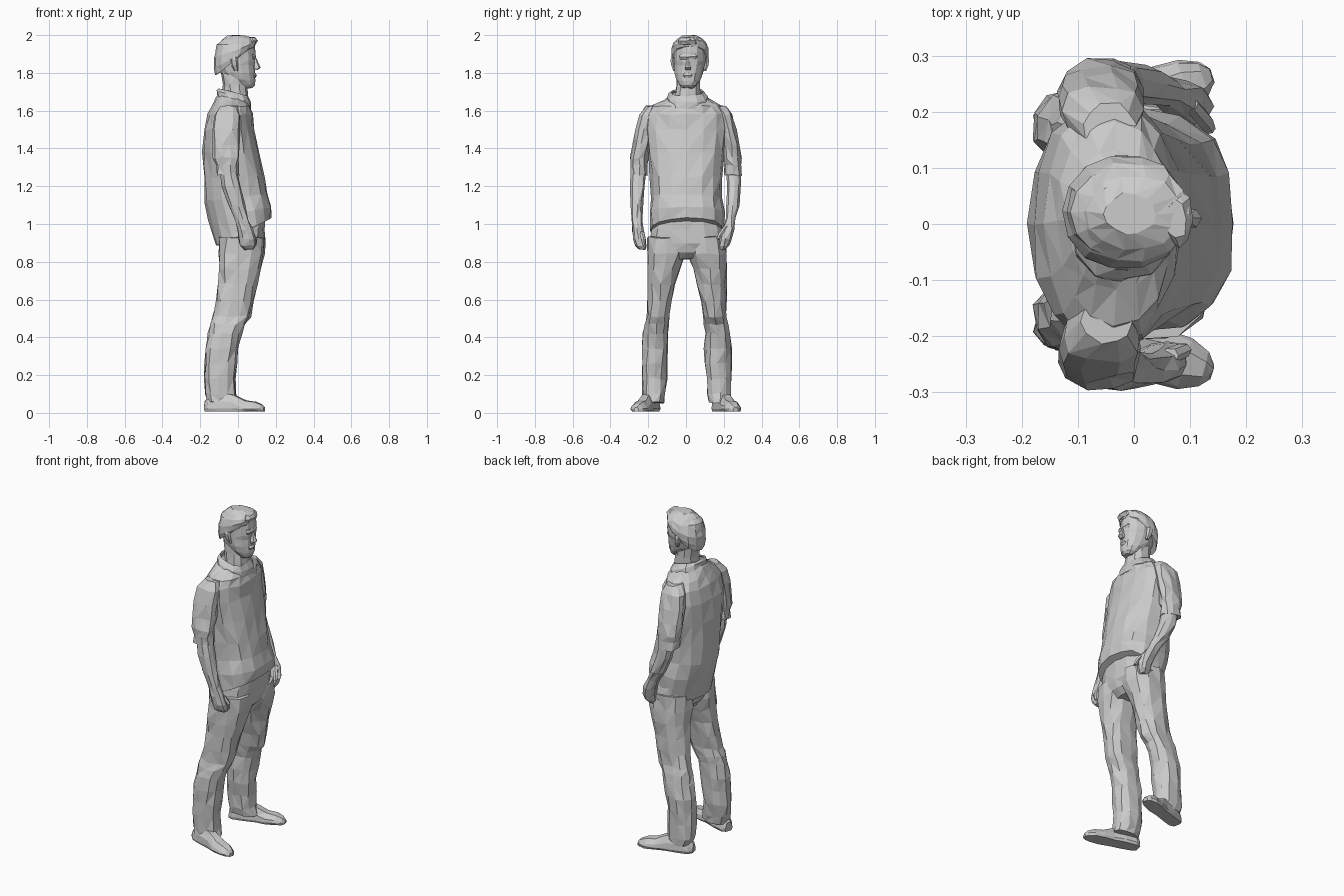
import bpy, bmesh, math, random
from mathutils import Vector, Matrix

random.seed(4)


def oval(z, x, y, rx, ry, tilt=0.0, n=12, p=0.87):
    """Horizontal ring; tilt raises (or lowers) its front, +x, edge."""
    ring = []
    for i in range(n):
        a = 2 * math.pi * i / n
        c, s = math.cos(a), math.sin(a)
        dx = rx * math.copysign(abs(c) ** p, c)
        dy = ry * math.copysign(abs(s) ** p, s)
        ring.append(Vector((x + dx, y + dy, z + tilt * dx)))
    return ring


def skin(name, rings, jitter=0.004, caps=True):
    """Loft rings into a faceted, slightly creased flat-shaded surface."""
    bm = bmesh.new()
    rows = []
    for ring in rings:
        rows.append([bm.verts.new(v + Vector([random.uniform(-jitter, jitter) for _ in range(3)]))
                     for v in ring])
    n = len(rows[0])
    for a, b in zip(rows, rows[1:]):
        for i in range(n):
            j = (i + 1) % n
            q = [a[i], a[j], b[j], b[i]]
            k = random.randint(0, 1)
            q = q[k:] + q[:k]
            bm.faces.new((q[0], q[1], q[2]))
            bm.faces.new((q[0], q[2], q[3]))
    if caps:
        bm.faces.new(rows[0])
        bm.faces.new(rows[-1])
    bmesh.ops.recalc_face_normals(bm, faces=bm.faces)
    me = bpy.data.meshes.new(name)
    bm.to_mesh(me)
    bm.free()
    ob = bpy.data.objects.new(name, me)
    bpy.context.collection.objects.link(ob)
    return ob


def loft(name, rows, n=12, jitter=0.004, caps=True, p=0.87):
    return skin(name, [oval(*r, n=n, p=p) for r in rows], jitter, caps)


# Shirt body with a hem that rises at the front
loft("shirt", [
    (0.96, 0.03, 0.005, 0.15, 0.195, 0.5),
    (1.06, 0.012, 0.005, 0.168, 0.2, 0.2),
    (1.14, -0.008, 0.003, 0.168, 0.192, 0.1),
    (1.25, -0.02, 0.0, 0.162, 0.19),
    (1.38, -0.037, 0.0, 0.15, 0.202),
    (1.5, -0.046, 0.0, 0.134, 0.215),
    (1.58, -0.042, 0.0, 0.118, 0.212),
    (1.625, -0.035, 0.002, 0.1, 0.18),
    (1.655, -0.03, 0.005, 0.083, 0.125, -0.15),
    (1.68, -0.025, 0.008, 0.068, 0.085, -0.3),
], n=16, jitter=0.005)

# Open collar
collar = loft("collar", [
    (1.645, -0.02, 0.006, 0.092, 0.115, -0.4),
    (1.675, -0.02, 0.006, 0.09, 0.108, -0.35),
    (1.7, -0.024, 0.006, 0.076, 0.085, -0.25),
], jitter=0.004, caps=False)
collar.modifiers.new("thickness", 'SOLIDIFY').thickness = 0.008

# Trousers: hips
loft("trouser_hips", [
    (1.06, 0.015, 0.005, 0.125, 0.175),
    (0.97, 0.02, 0.006, 0.125, 0.195),
    (0.9, 0.02, 0.006, 0.122, 0.205),
    (0.85, 0.018, 0.006, 0.11, 0.17),
    (0.815, 0.015, 0.006, 0.08, 0.08),
], n=14)

# Each leg: z, back x, front x, inner y, outer y
LEG = [
    (0.93, -0.10, 0.143, 0.0, 0.21), (0.84, -0.105, 0.138, 0.005, 0.213),
    (0.76, -0.102, 0.12, 0.035, 0.213), (0.68, -0.105, 0.1, 0.055, 0.21),
    (0.59, -0.12, 0.082, 0.077, 0.21), (0.51, -0.138, 0.064, 0.09, 0.215),
    (0.47, -0.148, 0.038, 0.093, 0.222), (0.42, -0.158, 0.018, 0.095, 0.232),
    (0.34, -0.172, 0.004, 0.095, 0.238), (0.26, -0.176, -0.008, 0.098, 0.238),
    (0.18, -0.178, -0.015, 0.105, 0.237), (0.1, -0.177, -0.01, 0.112, 0.238),
    (0.055, -0.165, 0.0, 0.118, 0.235),
]
# Each shoe: distance from heel, half width, height
SHOE = [(0, 0.026, 0.06), (0.025, 0.043, 0.085), (0.09, 0.045, 0.105), (0.16, 0.043, 0.095),
        (0.22, 0.05, 0.066), (0.275, 0.046, 0.058), (0.31, 0.032, 0.045), (0.325, 0.014, 0.03)]

for side, label in ((1, "left"), (-1, "right")):
    loft(label + "_trouser_leg",
         [(z, (a + b) / 2, side * (c + d) / 2 + 0.003, (b - a) / 2, (d - c) / 2)
          for z, a, b, c, d in LEG], n=11, jitter=0.006)
    turn = Matrix.Rotation(side * math.radians(17), 4, 'Z')
    heel = Vector((-0.172, side * 0.168, 0))
    rings = []
    for s, w, h in SHOE:
        outline = [(-0.85, 0.008), (0.85, 0.008), (1, 0.022), (0.9, h * 0.6),
                   (0.45, h), (-0.45, h), (-0.9, h * 0.6), (-1, 0.022)]
        rings.append([heel + turn @ Vector((s, u * w, z)) for u, z in outline])
    skin(label + "_shoe", rings, jitter=0.002)

    # Short sleeve with a loose cuff
    loft(label + "_sleeve", [
        (1.625, -0.045, side * 0.178, 0.045, 0.035),
        (1.58, -0.055, side * 0.2, 0.07, 0.047),
        (1.5, -0.062, side * 0.222, 0.078, 0.047),
        (1.42, -0.064, side * 0.237, 0.075, 0.045),
        (1.35, -0.062, side * 0.247, 0.07, 0.047),
        (1.31, -0.058, side * 0.25, 0.062, 0.044),
        (1.26, -0.055, side * 0.25, 0.06, 0.046),
    ], n=10, jitter=0.006)

# Forearms and hands: the right hangs, the left reaches to the front pocket
loft("right_forearm_and_hand", [
    (1.3, -0.055, -0.25, 0.045, 0.04), (1.2, -0.036, -0.257, 0.052, 0.038),
    (1.1, -0.008, -0.26, 0.045, 0.033), (1.02, 0.022, -0.26, 0.036, 0.028),
    (0.97, 0.038, -0.256, 0.042, 0.031), (0.92, 0.05, -0.248, 0.047, 0.034),
    (0.885, 0.053, -0.238, 0.043, 0.03), (0.865, 0.056, -0.23, 0.028, 0.018),
], n=9)
loft("left_forearm_and_hand", [
    (1.3, -0.055, 0.25, 0.045, 0.04), (1.2, -0.03, 0.254, 0.05, 0.037),
    (1.1, 0.015, 0.248, 0.043, 0.033), (1.03, 0.055, 0.238, 0.036, 0.027),
    (0.97, 0.085, 0.222, 0.042, 0.032), (0.92, 0.098, 0.208, 0.043, 0.032),
    (0.885, 0.098, 0.2, 0.036, 0.027), (0.865, 0.095, 0.196, 0.022, 0.016),
], n=9)
# Thumbs
loft("right_thumb", [(0.96, 0.065, -0.235, 0.014, 0.014), (0.92, 0.088, -0.225, 0.014, 0.013),
                     (0.885, 0.088, -0.22, 0.009, 0.009)], n=6, jitter=0.001)
loft("left_thumb", [(0.99, 0.1, 0.215, 0.014, 0.014), (0.95, 0.125, 0.185, 0.015, 0.014),
                    (0.92, 0.135, 0.17, 0.01, 0.01)], n=6, jitter=0.001)

# Neck
loft("neck", [(1.62, -0.02, 0.008, 0.075, 0.075), (1.69, -0.015, 0.01, 0.068, 0.068),
              (1.74, -0.018, 0.012, 0.064, 0.064), (1.8, -0.02, 0.015, 0.07, 0.065)],
     n=10, jitter=0.002)

# Head
loft("head", [
    (1.72, 0.045, 0.01, 0.032, 0.03),
    (1.738, 0.03, 0.011, 0.058, 0.048, -0.1),
    (1.765, 0.012, 0.013, 0.08, 0.065, -0.1),
    (1.8, 0.0, 0.015, 0.092, 0.076),
    (1.84, -0.012, 0.018, 0.102, 0.083),
    (1.865, -0.014, 0.02, 0.107, 0.087),
    (1.91, -0.014, 0.02, 0.107, 0.088),
    (1.95, -0.012, 0.02, 0.1, 0.082),
    (1.98, -0.005, 0.02, 0.07, 0.055),
], n=14, jitter=0.002, p=0.95)

# Hair cap, long at the nape, with a raised fringe
loft("hair", [
    (1.862, -0.02, 0.02, 0.1, 0.09, 0.75),
    (1.885, -0.018, 0.021, 0.108, 0.1, 0.55),
    (1.92, -0.015, 0.021, 0.111, 0.102, 0.4),
    (1.955, -0.008, 0.021, 0.106, 0.088, 0.22),
    (1.98, 0.0, 0.02, 0.085, 0.066, 0.05),
    (1.997, -0.008, 0.018, 0.045, 0.036),
], n=14, jitter=0.003, p=0.95)
loft("fringe", [(1.95, 0.074, 0.012, 0.022, 0.05), (1.97, 0.08, 0.01, 0.024, 0.052),
                (1.988, 0.075, 0.008, 0.018, 0.035)], n=8, jitter=0.003)

# Nose, brow, mouth and ears
loft("nose", [(1.815, 0.092, 0.01, 0.012, 0.015), (1.828, 0.1, 0.01, 0.021, 0.018),
              (1.85, 0.095, 0.011, 0.015, 0.011), (1.88, 0.088, 0.012, 0.008, 0.008)],
     n=6, jitter=0.0)
loft("brow", [(1.872, 0.078, 0.014, 0.01, 0.045), (1.885, 0.082, 0.014, 0.014, 0.05),
              (1.9, 0.078, 0.014, 0.012, 0.045)], n=8, jitter=0.001)
loft("mouth", [(1.775, 0.082, 0.01, 0.012, 0.018), (1.787, 0.085, 0.01, 0.014, 0.026),
               (1.8, 0.08, 0.01, 0.012, 0.018)], n=8, jitter=0.001)
for side, label in ((1, "left"), (-1, "right")):
    y = 0.02 + side * 0.088
    loft(label + "_ear", [(1.81, -0.01, y - side * 0.008, 0.01, 0.008),
                          (1.84, -0.018, y, 0.018, 0.012),
                          (1.87, -0.022, y + side * 0.003, 0.02, 0.013),
                          (1.885, -0.02, y, 0.012, 0.009)], n=6, jitter=0.001)
